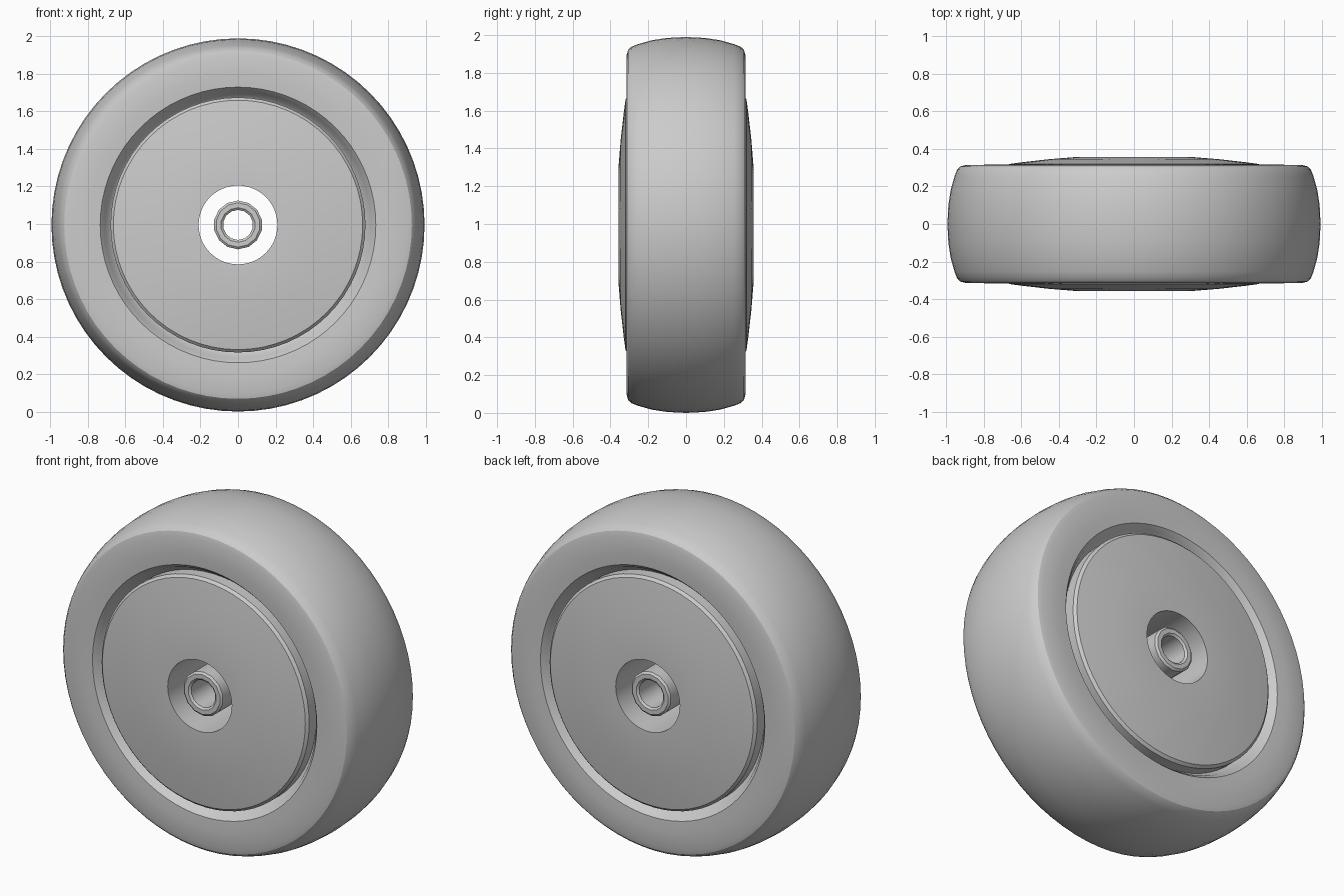
import bpy, bmesh, math

if "Cube" in bpy.data.objects:
    bpy.data.objects.remove(bpy.data.objects["Cube"])


def mirrored(half):
    # half profile of (radius, y>=0) points, mirrored to -y
    return half + [(r, -y) for r, y in reversed(half) if y > 0]


def lathe(name, profile, segments):
    # revolve a closed (radius, y) profile around the wheel axis at z = 1
    bm = bmesh.new()
    rings = []
    for i in range(segments):
        a = 2 * math.pi * i / segments
        rings.append([bm.verts.new((r * math.sin(a), y, 1 + r * math.cos(a)))
                      for r, y in profile])
    n = len(profile)
    for i in range(segments):
        a, b = rings[i], rings[(i + 1) % segments]
        for j in range(n):
            k = (j + 1) % n
            bm.faces.new((a[j], a[k], b[k], b[j]))
    bmesh.ops.recalc_face_normals(bm, faces=bm.faces)
    mesh = bpy.data.meshes.new(name)
    bm.to_mesh(mesh)
    bm.free()
    obj = bpy.data.objects.new(name, mesh)
    bpy.context.collection.objects.link(obj)
    bpy.ops.object.select_all(action='DESELECT')
    obj.select_set(True)
    bpy.context.view_layer.objects.active = obj
    bpy.ops.object.shade_smooth_by_angle(angle=math.radians(32))
    return obj


# Tyre: crowned tread, rounded shoulders, flat sidewall, sloped inner lip
lathe("tyre", mirrored([
    (0.675, 0.235), (0.695, 0.25), (0.712, 0.285), (0.735, 0.312),
    (0.80, 0.316), (0.90, 0.314), (0.927, 0.307), (0.943, 0.29),
    (0.957, 0.255), (0.978, 0.18), (0.99, 0.10), (0.995, 0.0)]), 72)

# Wheel disc: domed faces with an open centre
lathe("wheel_disc", mirrored([
    (0.21, 0.358), (0.30, 0.358), (0.45, 0.346), (0.60, 0.329),
    (0.665, 0.320), (0.68, 0.305), (0.68, 0.22)]), 64)

# Axle sleeve: short tube floating in the hub opening
lathe("axle_sleeve", mirrored([
    (0.08, 0.325), (0.092, 0.335), (0.118, 0.335), (0.13, 0.325)]), 14)

# Stand the wheel exactly on the ground
for obj in bpy.data.objects:
    obj.location.z = -0.005
